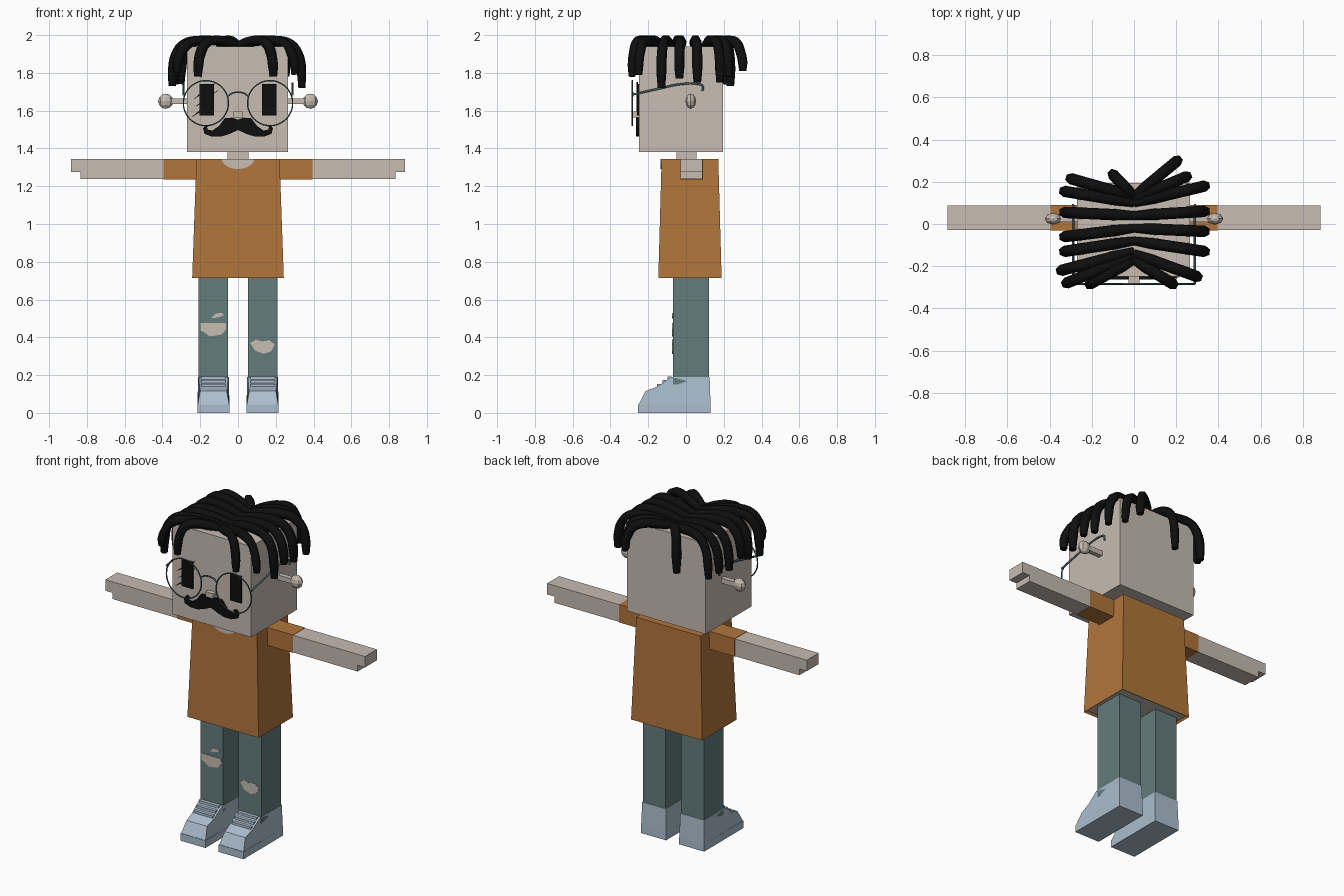
import bpy, bmesh, math
from mathutils import Vector, Matrix

cube = bpy.data.objects.get("Cube")
if cube:
    bpy.data.objects.remove(cube)


def material(name, srgb):
    lin = [((c / 255 + 0.055) / 1.055) ** 2.4 for c in srgb] + [1]
    m = bpy.data.materials.new(name)
    m.use_nodes = True
    m.diffuse_color = lin
    bsdf = next(n for n in m.node_tree.nodes if n.type == 'BSDF_PRINCIPLED')
    bsdf.inputs["Base Color"].default_value = lin
    bsdf.inputs["Roughness"].default_value = 0.9
    return m


skin = material("skin", (199, 188, 178))
orange = material("orange shirt", (177, 117, 59))
denim = material("teal denim", (100, 124, 124))
shoe_blue = material("pale blue shoe", (172, 190, 206))
black = material("black hair", (14, 14, 14))
metal = material("dark teal metal", (72, 94, 98))


def finish(name, bm, *mats):
    bmesh.ops.recalc_face_normals(bm, faces=bm.faces)
    me = bpy.data.meshes.new(name)
    bm.to_mesh(me)
    bm.free()
    for m in mats:
        me.materials.append(m)
    ob = bpy.data.objects.new(name, me)
    bpy.context.collection.objects.link(ob)
    return ob


def box(name, lo, hi, mat):
    lo, hi = Vector(lo), Vector(hi)
    bm = bmesh.new()
    bmesh.ops.create_cube(bm, size=1)
    bmesh.ops.scale(bm, vec=hi - lo, verts=bm.verts)
    bmesh.ops.translate(bm, vec=(lo + hi) / 2, verts=bm.verts)
    return finish(name, bm, mat)


def plate(name, outline, front, back, mat):
    """Flat shape in x, z with its thickness along y."""
    bm = bmesh.new()
    face = bm.faces.new([bm.verts.new((x, front, z)) for x, z in outline])
    new = bmesh.ops.extrude_face_region(bm, geom=[face])["geom"]
    bmesh.ops.translate(bm, vec=(0, back - front, 0),
                        verts=[v for v in new if isinstance(v, bmesh.types.BMVert)])
    return finish(name, bm, mat)


def tubes(name, paths, radius, mat, taper=False, cyclic=False, sides=1):
    """Round strands through lists of points, turned into one mesh."""
    cu = bpy.data.curves.new(name, 'CURVE')
    cu.dimensions = '3D'
    cu.bevel_depth, cu.bevel_resolution = radius, sides
    cu.resolution_u = 4
    cu.use_fill_caps = True
    for path in paths:
        sp = cu.splines.new('BEZIER')
        sp.bezier_points.add(len(path) - 1)
        sp.use_cyclic_u = cyclic
        for i, (p, co) in enumerate(zip(sp.bezier_points, path)):
            p.co = co
            p.handle_left_type = p.handle_right_type = 'AUTO'
            if taper:
                p.radius = 0.75 if i in (0, len(path) - 1) else 1
    tmp = bpy.data.objects.new(name + "_path", cu)
    bpy.context.collection.objects.link(tmp)
    bpy.context.view_layer.update()
    me = bpy.data.meshes.new_from_object(tmp.evaluated_get(bpy.context.evaluated_depsgraph_get()))
    bpy.data.objects.remove(tmp)
    me.name = name
    me.materials.clear()
    me.materials.append(mat)
    ob = bpy.data.objects.new(name, me)
    bpy.context.collection.objects.link(ob)
    return ob


# Head, neck and nose
box("head", (-0.27, -0.25, 1.38), (0.265, 0.195, 1.94), skin)
box("neck", (-0.055, -0.05, 1.3), (0.055, 0.055, 1.39), skin)
box("nose", (-0.025, -0.28, 1.565), (0.025, -0.25, 1.595), skin)

# Shirt body, flared to the hem, with the skin showing inside the hem
bm = bmesh.new()
bmesh.ops.create_cube(bm, size=1)
for v in bm.verts:
    top = v.co.z > 0
    v.co.x *= 0.44 if top else 0.485
    v.co.y = v.co.y * (0.30 if top else 0.335) + 0.021
    v.co.z = 1.345 if top else 0.715
bm.normal_update()
hem = min(bm.faces, key=lambda f: f.normal.z)
bmesh.ops.inset_region(bm, faces=[hem], thickness=0.015)
hem.material_index = 1
bmesh.ops.translate(bm, vec=(0, 0, 0.012), verts=hem.verts)
finish("shirt", bm, orange, skin)

# Scooped neckline
scoop = [(0.085 * math.cos(a), 1.343 - 0.052 * math.sin(a))
         for a in [math.pi * i / 10 for i in range(11)]]
plate("neckline", scoop, -0.135, -0.126, skin)

# Paired limbs and ears
for side, s in (("left", 1), ("right", -1)):
    def span(a, b):
        return min(s * a, s * b), max(s * a, s * b)

    x0, x1 = span(0.2, 0.395)
    box(side + "_sleeve", (x0, -0.03, 1.235), (x1, 0.09, 1.345), orange)
    arm = [(0.395, 1.237), (0.835, 1.237), (0.835, 1.275), (0.885, 1.275),
           (0.885, 1.343), (0.395, 1.343)]
    plate(side + "_arm", [(s * x, z) for x, z in arm], -0.028, 0.088, skin)

    x0, x1 = span(0.053, 0.208)
    box(side + "_leg", (x0, -0.07, 0.15), (x1, 0.123, 0.73), denim)

    # Shoe: side profile with a half width for each point
    profile = [(0.13, 0.045, 0.085), (0.125, 0.19, 0.081), (-0.08, 0.19, 0.078),
               (-0.15, 0.14, 0.074), (-0.215, 0.115, 0.07), (-0.25, 0.045, 0.083)]
    bm = bmesh.new()
    rows = [[bm.verts.new((s * 0.13 + k * w, y, z)) for y, z, w in profile] for k in (-1, 1)]
    bm.faces.new(rows[0])
    bm.faces.new(rows[1])
    for i in range(len(profile)):
        j = (i + 1) % len(profile)
        bm.faces.new((rows[0][i], rows[0][j], rows[1][j], rows[1][i]))
    finish(side + "_shoe", bm, shoe_blue)
    x0, x1 = span(0.045, 0.215)
    box(side + "_sole", (x0, -0.253, 0), (x1, 0.13, 0.045), shoe_blue)
    for i in range(3):
        y, z = -0.145 + 0.028 * i, 0.145 + 0.02 * i
        x0, x1 = span(0.065, 0.195)
        box(f"{side}_lace_{i + 1}", (x0, y - 0.008, z - 0.008), (x1, y + 0.012, z + 0.008), shoe_blue)

    # Ear: a peg with a faceted knob
    x0, x1 = span(0.25, 0.37)
    box(side + "_ear_peg", (x0, 0.01, 1.635), (x1, 0.04, 1.665), skin)
    bm = bmesh.new()
    bmesh.ops.create_uvsphere(bm, u_segments=8, v_segments=6, radius=0.04)
    bmesh.ops.scale(bm, vec=(1, 0.7, 1), verts=bm.verts)
    bmesh.ops.translate(bm, vec=(s * 0.383, 0.025, 1.65), verts=bm.verts)
    finish(side + "_ear_knob", bm, skin)

    # Eye
    x0, x1 = span(0.128, 0.203)
    box(side + "_eye", (x0, -0.259, 1.575), (x1, -0.25, 1.74), black)

    # Glasses rim and temple
    rim = [(s * 0.17 + 0.119 * math.cos(a), -0.284, 1.64 + 0.119 * math.sin(a))
           for a in [math.tau * i / 12 for i in range(12)]]
    tubes(side + "_rim", [rim], 0.004, metal, cyclic=True)
    temple = [(-0.284, 1.685), (-0.15, 1.715), (-0.03, 1.74), (0.07, 1.74), (0.088, 1.73), (0.088, 1.705)]
    tubes(side + "_temple", [[(s * 0.289, y, z) for y, z in temple]], 0.006, metal)

tubes("glasses_bridge", [[(-0.055, -0.284, 1.675), (-0.03, -0.284, 1.693),
                          (0.03, -0.284, 1.693), (0.055, -0.284, 1.675)]], 0.005, metal)

# Slashes across the right eye
for i, (x, z) in enumerate(((-0.175, 1.705), (-0.165, 1.665), (-0.185, 1.61))):
    d, n = Vector((0.065, 0.048)), Vector((-0.003, 0.005))
    c = Vector((x, z))
    plate(f"eye_slash_{i + 1}", [c - d, c - n, c + d, c + n], -0.263, -0.255, black)

# Moustache
half = [(0.03, 1.563), (0.07, 1.56), (0.1, 1.52), (0.135, 1.495), (0.16, 1.5), (0.165, 1.513),
        (0.15, 1.52), (0.17, 1.525), (0.185, 1.508), (0.178, 1.478), (0.14, 1.463),
        (0.09, 1.463), (0.05, 1.475)]
outline = [(0, 1.552)] + half + [(0, 1.497)] + [(-x, z) for x, z in reversed(half)]
plate("moustache", outline, -0.264, -0.25, black)

# Rips in the trousers
rips = {
    "right_knee_rip": [(-0.2, 0.475), (-0.065, 0.475), (-0.062, 0.445), (-0.085, 0.415),
                       (-0.15, 0.405), (-0.175, 0.425), (-0.198, 0.435)],
    "right_small_rip": [(-0.142, 0.5), (-0.12, 0.525), (-0.085, 0.53), (-0.075, 0.515), (-0.11, 0.505)],
    "left_knee_rip": [(0.065, 0.37), (0.095, 0.388), (0.125, 0.378), (0.165, 0.385), (0.195, 0.362),
                      (0.175, 0.325), (0.135, 0.313), (0.09, 0.33)],
}
for name, pts in rips.items():
    plate(name, pts, -0.073, -0.066, skin)

# Hair locks: start depth on the parting, then the hanging tip
locks = [
    (0.13, -0.30, 0.215, 1.74), (0.10, -0.33, 0.155, 1.76), (0.04, -0.33, 0.055, 1.74),
    (-0.02, -0.33, -0.06, 1.77), (-0.08, -0.33, -0.13, 1.74), (-0.13, -0.345, -0.22, 1.73),
    (-0.15, -0.32, -0.28, 1.8), (-0.17, -0.21, -0.285, 1.78), (0.13, -0.10, 0.235, 1.73),
    (0.13, 0.205, 0.30, 1.81), (0.12, 0.25, 0.225, 1.78), (0.10, 0.335, 0.18, 1.75),
    (0.04, 0.335, 0.06, 1.75), (-0.02, 0.335, -0.035, 1.77), (-0.08, 0.335, -0.13, 1.72),
    (-0.14, 0.30, -0.25, 1.79), (-0.17, 0.185, -0.285, 1.78),
]
arc = [(0, 1.948), (0.3, 1.966), (0.6, 1.973), (0.82, 1.955), (0.95, 1.9)]
strands = []
for y0, tx, ty, tz in locks:
    path = [(tx * t, y0 + (ty - y0) * t, z) for t, z in arc]
    path += [(tx, ty, (1.9 + tz) / 2), (tx * 1.01, ty, tz)]
    strands.append(path)
hair = tubes("hair_locks", strands, 0.027, black, taper=True)
